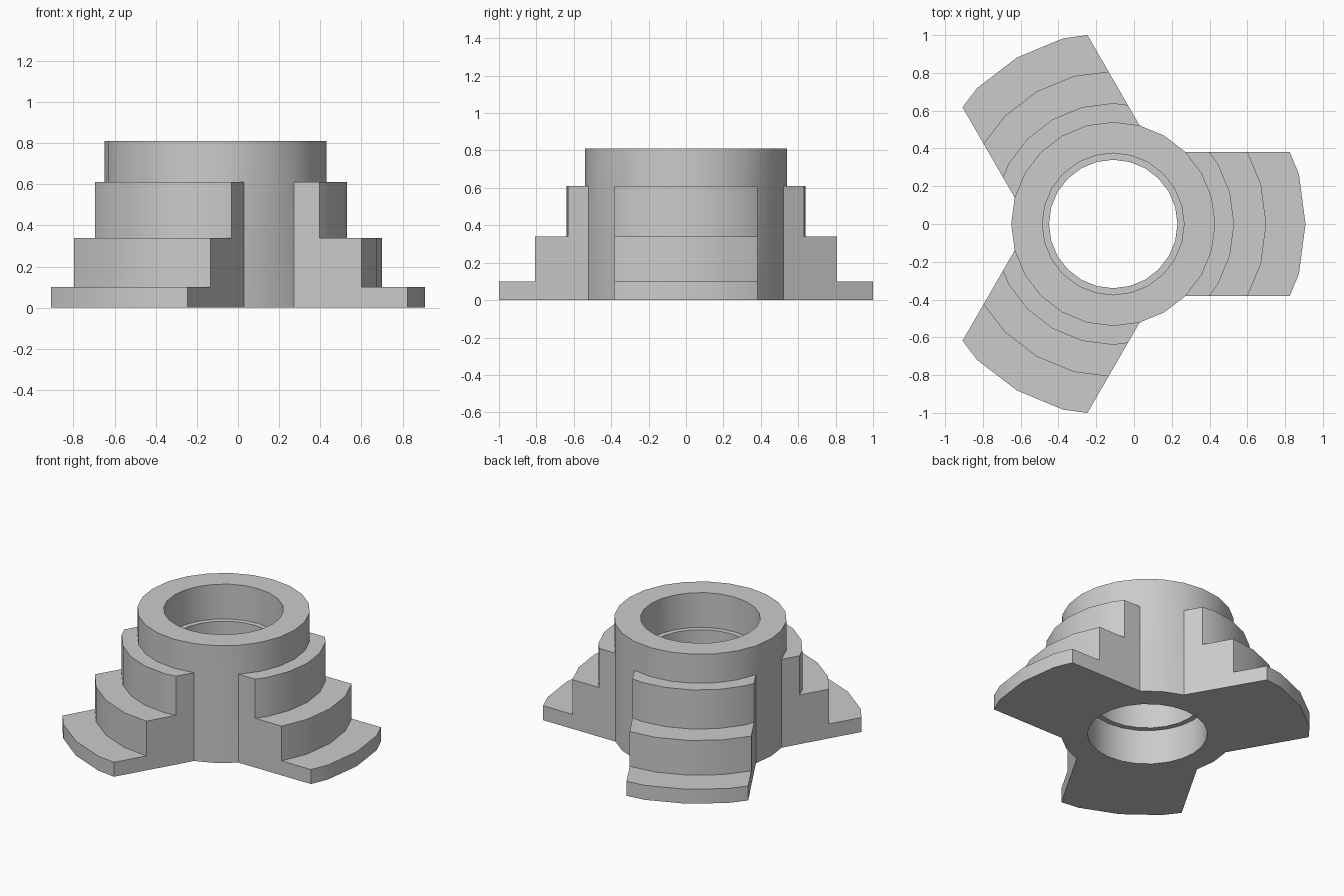
import bpy, bmesh, math
from mathutils import Matrix, Vector

cube = bpy.data.objects.get("Cube")
if cube:
    bpy.data.objects.remove(cube, do_unlink=True)

SIDES = 24
STEP = math.tau / SIDES
CORE_R, BORE_R, LIP_R = 0.54, 0.375, 0.34
HEIGHT, ARM_TOP = 0.81, 0.61
HALF_WIDTH = CORE_R * math.sin(math.pi / 4)
TIERS = [(1.018, 0.10), (0.81, 0.34), (0.64, ARM_TOP)]  # radius, top height

bm = bmesh.new()


def polar(r, i):
    return Vector((r * math.cos(i * STEP), r * math.sin(i * STEP), 0))


def tier_arc(r):
    """Part of the round outline that lies within the arm's width."""
    k = 0
    while polar(r, k + 1).y < HALF_WIDTH - 1e-5:
        k += 1
    a, b = polar(r, k), polar(r, k + 1)
    end = a.lerp(b, (HALF_WIDTH - a.y) / (b.y - a.y))
    start = Vector((end.x, -end.y, 0))
    return [start] + [polar(r, i) for i in range(-k, k + 1)] + [end]


def at(points, z):
    return [Vector((p.x, p.y, z)) for p in points]


def face(points, turn=Matrix()):
    bm.faces.new([bm.verts.new(turn @ p) for p in points])


def wall(arc, z0, z1, turn=Matrix()):
    for a, b in zip(arc, arc[1:]):
        face(at([a, b], z0) + at([b, a], z1), turn)


# Hub: revolved section with a raised lip halfway down the bore
section = [(CORE_R, ARM_TOP), (CORE_R, HEIGHT), (BORE_R, HEIGHT), (BORE_R, 0.57),
           (LIP_R, 0.57), (LIP_R, 0.24), (BORE_R, 0.24), (BORE_R, 0), (CORE_R, 0)]
for i in range(SIDES):
    for (r0, z0), (r1, z1) in zip(section, section[1:]):
        face(at([polar(r0, i), polar(r0, i + 1)], z0)
             + at([polar(r1, i + 1), polar(r1, i)], z1))

# Three stepped arms, with bare hub wall between them
root = [polar(CORE_R, i) for i in range(-3, 4)]
arcs = [tier_arc(r) for r, top in TIERS]
for arm in range(3):
    turn = Matrix.Rotation(arm * math.tau / 3, 4, 'Z')
    wall([polar(CORE_R, i) for i in range(3, 6)], 0, ARM_TOP, turn)
    face(at(arcs[0] + root[::-1], 0), turn)
    low = 0
    outlines = []
    for n, (r, top) in enumerate(TIERS):
        wall(arcs[n], low, top, turn)
        inner = arcs[n + 1] if n + 1 < len(TIERS) else root
        face(at(arcs[n] + inner[::-1], top), turn)
        outlines += [(n, low), (n, top)]
        low = top
    for end in (0, -1):
        flank = [Vector((arcs[n][end].x, arcs[n][end].y, z)) for n, z in outlines]
        face(flank + at([root[end]], ARM_TOP) + at([root[end]], 0), turn)

bmesh.ops.remove_doubles(bm, verts=bm.verts, dist=1e-4)
bmesh.ops.recalc_face_normals(bm, faces=bm.faces)
bmesh.ops.translate(bm, verts=bm.verts, vec=(-0.11, 0, 0))

mesh = bpy.data.meshes.new("stepped_hub")
bm.to_mesh(mesh)
bm.free()
hub = bpy.data.objects.new("stepped_hub", mesh)
bpy.context.collection.objects.link(hub)

# Plain grey finish
grey = bpy.data.materials.new("plain_grey")
grey.use_nodes = True
grey.diffuse_color = (0.6, 0.6, 0.6, 1)
grey.node_tree.nodes["Principled BSDF"].inputs["Base Color"].default_value = (0.6, 0.6, 0.6, 1)
mesh.materials.append(grey)

bpy.ops.object.select_all(action='DESELECT')
hub.select_set(True)
bpy.context.view_layer.objects.active = hub
bpy.ops.object.shade_smooth_by_angle(angle=math.radians(30))
